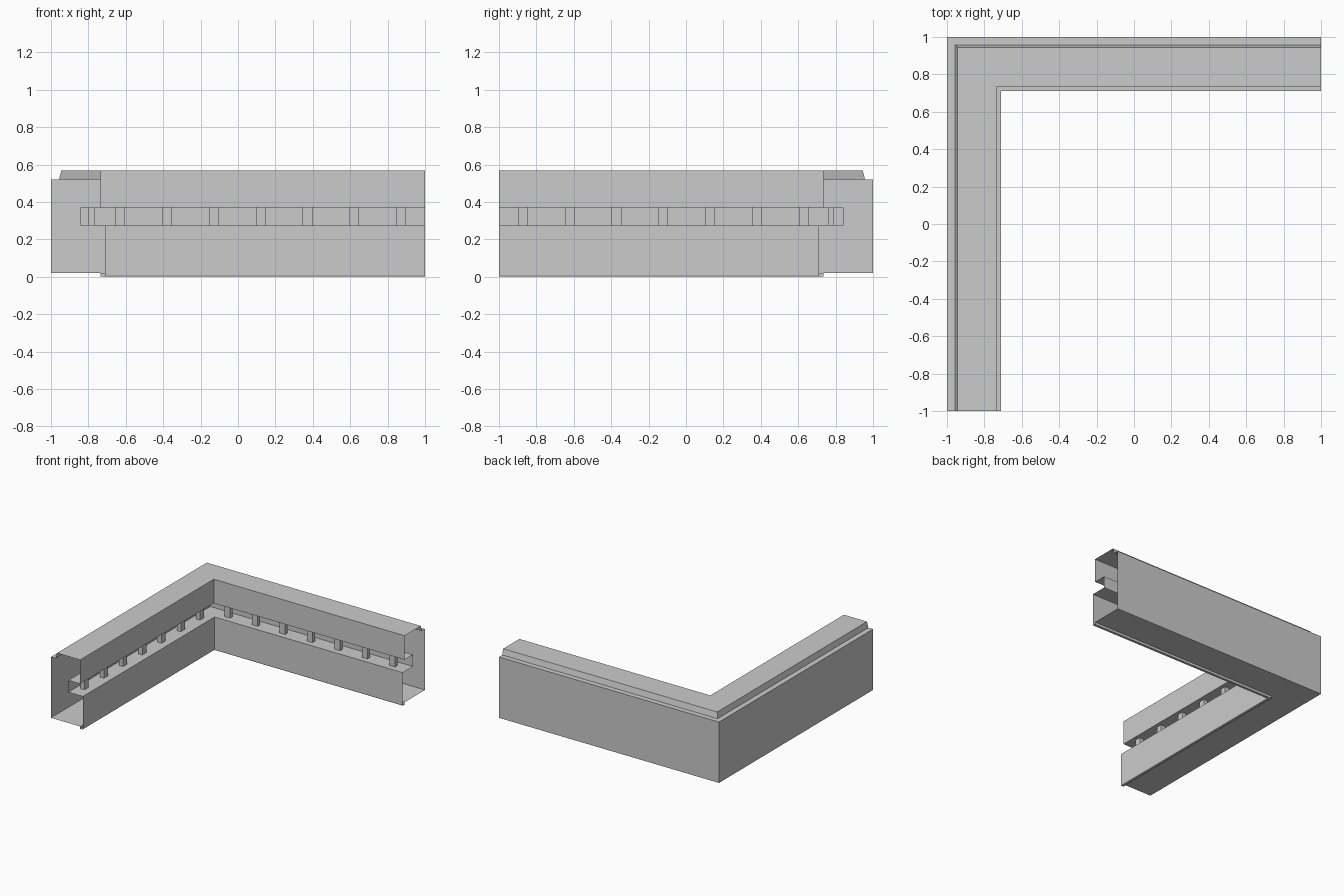
import bpy
import bmesh

cube = bpy.data.objects.get("Cube")
if cube:
    bpy.data.objects.remove(cube, do_unlink=True)

stone = bpy.data.materials.new("light_grey")
stone.use_nodes = True
grey = (0.6, 0.6, 0.6, 1)
stone.diffuse_color = grey
stone.node_tree.nodes["Principled BSDF"].inputs["Base Color"].default_value = grey


def finish(bm, name):
    mesh = bpy.data.meshes.new(name)
    bm.to_mesh(mesh)
    bm.free()
    mesh.materials.append(stone)
    obj = bpy.data.objects.new(name, mesh)
    bpy.context.collection.objects.link(obj)
    return obj


# Moulding section: (distance in from the outer wall, height)
SECTION = [
    (0, 0.02), (0, 0.52), (0.043, 0.52), (0.055, 0.567),
    (0.265, 0.567), (0.265, 0.37), (0.158, 0.37), (0.158, 0.273),
    (0.29, 0.273), (0.29, 0.006), (0.286, 0), (0.265, 0), (0.265, 0.02),
]

# Open-ended hollow shell swept around the mitred corner
bm = bmesh.new()
rings = []
for station in (lambda d: (d - 1, -1), lambda d: (d - 1, 1 - d), lambda d: (1, 1 - d)):
    rings.append([bm.verts.new((*station(d), z)) for d, z in SECTION])
for a, b in zip(rings, rings[1:]):
    for i in range(len(SECTION)):
        j = (i + 1) % len(SECTION)
        bm.faces.new((a[i], b[i], b[j], a[j]))
finish(bm, "corner_moulding")


# Row of small posts standing in the recess of each arm
def post(name, x0, x1, y0, y1):
    bm = bmesh.new()
    bmesh.ops.create_cube(bm, size=1)
    bmesh.ops.scale(bm, vec=(x1 - x0, y1 - y0, 0.097), verts=bm.verts)
    bmesh.ops.translate(bm, vec=((x0 + x1) / 2, (y0 + y1) / 2, 0.3215), verts=bm.verts)
    finish(bm, name)


for i in range(7):
    s = -0.655 + 0.25 * i
    post(f"back_arm_post_{i + 1}", s, s + 0.052, 0.758, 0.79)
    post(f"side_arm_post_{i + 1}", -0.803, -0.767, -s - 0.052, -s)
